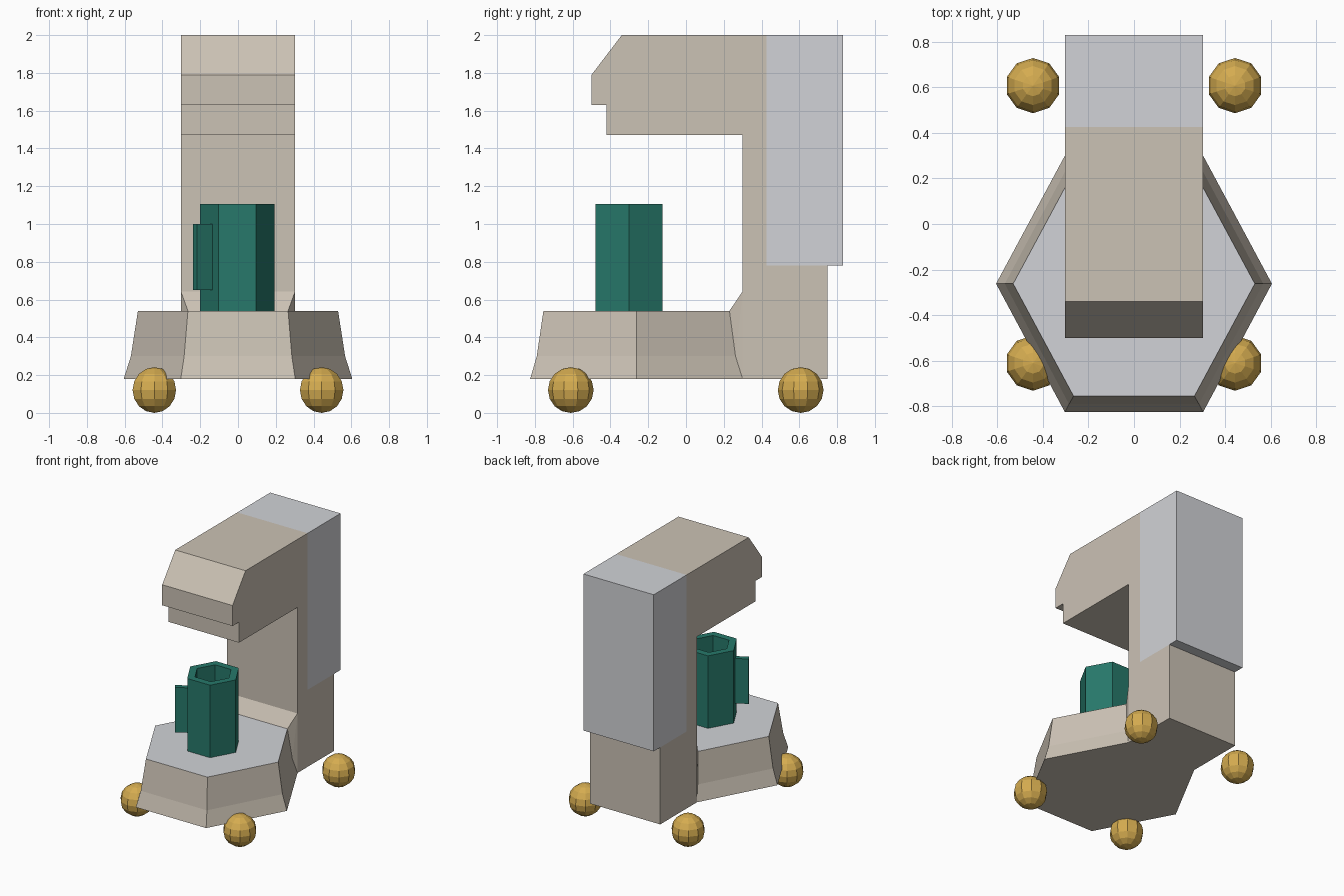
import bpy, bmesh, math
from mathutils import Vector, Matrix

cube = bpy.data.objects.get("Cube")
if cube:
    bpy.data.objects.remove(cube, do_unlink=True)


def material(name, rgb):
    m = bpy.data.materials.new(name)
    m.use_nodes = True
    m.diffuse_color = (*rgb, 1)
    m.node_tree.nodes["Principled BSDF"].inputs["Base Color"].default_value = (*rgb, 1)
    return m


BEIGE = material("warm_beige", (0.60, 0.54, 0.46))
GREY = material("light_grey", (0.64, 0.65, 0.68))
GREEN = material("deep_green", (0.02, 0.19, 0.145))
GOLD = material("gold", (0.66, 0.41, 0.08))


def finish(name, bm, *mats):
    bmesh.ops.recalc_face_normals(bm, faces=bm.faces)
    mesh = bpy.data.meshes.new(name)
    for m in mats:
        mesh.materials.append(m)
    bm.to_mesh(mesh)
    bm.free()
    ob = bpy.data.objects.new(name, mesh)
    bpy.context.collection.objects.link(ob)
    return ob


def side_profile(name, points, half_width, mat):
    """Extrude a (y, z) outline across x."""
    bm = bmesh.new()
    face = bm.faces.new([bm.verts.new((-half_width, y, z)) for y, z in points])
    out = bmesh.ops.extrude_face_region(bm, geom=[face])["geom"]
    bmesh.ops.translate(bm, vec=(2 * half_width, 0, 0),
                        verts=[v for v in out if isinstance(v, bmesh.types.BMVert)])
    return finish(name, bm, mat)


def loft(bm, rings):
    """Skin a stack of rings and cap both ends."""
    loops = [[bm.verts.new(p) for p in ring] for ring in rings]
    for a, b in zip(loops, loops[1:]):
        for i in range(len(a)):
            j = (i + 1) % len(a)
            bm.faces.new((a[i], a[j], b[j], b[i]))
    bm.faces.new(loops[0])
    bm.faces.new(loops[-1])


# Column with overhanging head, and the grey tank set into its back
W = 0.303
side_profile("column_and_head", [
    (0.30, 0.18), (0.30, 1.47), (-0.42, 1.47), (-0.42, 1.63), (-0.50, 1.63),
    (-0.50, 1.79), (-0.34, 2), (0.425, 2), (0.425, 0.78), (0.75, 0.78), (0.75, 0.18)], W, BEIGE)
side_profile("rear_tank", [(0.425, 0.78), (0.425, 2), (0.83, 2), (0.83, 0.78)], W, GREY)

# Hexagonal base: levels are (height, back y, front y, corner x, side x)
levels = [(0.18, 0.30, -0.825, W, 0.605),
          (0.30, 0.262, -0.79, 0.285, 0.567),
          (0.54, 0.23, -0.755, 0.265, 0.53)]
rings = [[(c, back, z), (s, -0.262, z), (c, front, z),
          (-c, front, z), (-s, -0.262, z), (-c, back, z)]
         for z, back, front, c, s in levels]
bm = bmesh.new()
loft(bm, rings)
base = finish("hexagonal_base", bm, BEIGE, GREY)
for p in base.data.polygons:
    p.material_index = int(p.center.z > 0.53)

# Sloped joint between the base and the column
bm = bmesh.new()
for sx in (-1, 1):
    for z, back, front, c, s in levels:
        bm.verts.new((sx * c, back, z))
    for z in (0.18, 0.645):
        bm.verts.new((sx * W, 0.301, z))
bmesh.ops.convex_hull(bm, input=bm.verts[:])
finish("sloped_joint", bm, BEIGE)

# Hollow six-sided cup
CENTRE = Vector((-0.004, -0.302))


def hexagon(radius, z):
    return [(CENTRE.x + 0.98 * radius * math.cos(math.radians(60 * i)),
             CENTRE.y + 1.02 * radius * math.sin(math.radians(60 * i)), z) for i in range(6)]


bm = bmesh.new()
loft(bm, [hexagon(0.2, 0.54), hexagon(0.2, 1.105), hexagon(0.14, 1.105), hexagon(0.14, 0.62)])
finish("cup", bm, GREEN)

# Handle standing out from the cup's front right facet
bm = bmesh.new()
turn = Matrix.Rotation(math.radians(30), 4, "Z")
place = Matrix.Translation((-0.172, -0.417, 0.825))
bmesh.ops.create_cube(bm, size=1, matrix=place @ turn @ Matrix.Diagonal((0.13, 0.04, 0.35, 1)))
finish("cup_handle", bm, GREEN)

# Four faceted ball feet
for x, side in ((-0.443, "right"), (0.443, "left")):
    for y, end in ((-0.61, "front"), (0.607, "back")):
        bm = bmesh.new()
        bmesh.ops.create_uvsphere(bm, u_segments=10, v_segments=8, radius=0.121,
                                  matrix=Matrix.Translation((x, y, 0.121)))
        finish(f"{end}_{side}_foot", bm, GOLD)
